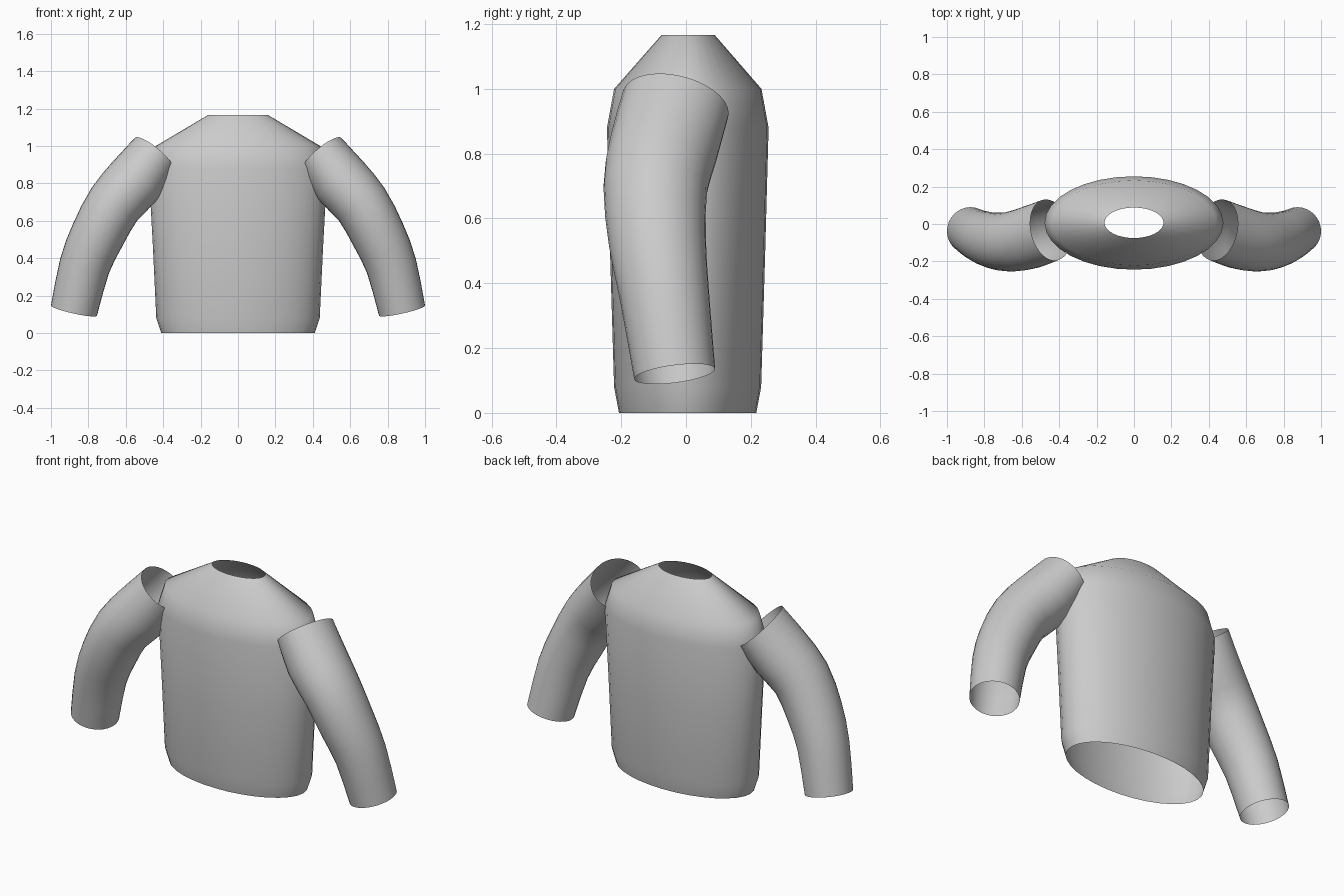
import bpy, bmesh, math
from mathutils import Vector

if "Cube" in bpy.data.objects:
    bpy.data.objects.remove(bpy.data.objects["Cube"])

SIDES = 32


def loft(name, rings, flip=False):
    """Open smooth skin through rings given as (centre, u axis, v axis)."""
    bm = bmesh.new()
    loops = []
    for c, u, v in rings:
        loops.append([bm.verts.new(c + u * math.cos(a) + v * math.sin(a))
                      for a in (2 * math.pi * i / SIDES for i in range(SIDES))])
    for a, b in zip(loops, loops[1:]):
        for i in range(SIDES):
            j = (i + 1) % SIDES
            f = bm.faces.new((a[i], a[j], b[j], b[i]))
            f.smooth = True
            if flip:
                f.normal_flip()
    mesh = bpy.data.meshes.new(name)
    bm.to_mesh(mesh)
    bm.free()
    obj = bpy.data.objects.new(name, mesh)
    bpy.context.collection.objects.link(obj)
    return obj


# Torso: elliptical sections (z, half width, front y, back y), open at neck and hem
torso = [(0, .41, -.207, .217), (.08, .437, -.222, .232), (.48, .456, -.234, .244),
         (.88, .478, -.244, .255), (1.0, .44, -.222, .233), (1.167, .158, -.075, .088)]
loft("torso", [(Vector((0, (f + b) / 2, z)), Vector((w, 0, 0)), Vector((0, (b - f) / 2, 0)))
               for z, w, f, b in torso])

# Sleeve: centre x, y, z, then radius across the bend and radius front to back
SLEEVE = [(.447, -.032, .953, .139, .168), (.55, -.07, .815, .157, .168),
          (.66, -.095, .69, .15, .16), (.75, -.088, .525, .145, .15),
          (.82, -.066, .36, .136, .138), (.877, -.035, .12, .126, .126)]


def catmull(pts, steps):
    p = [Vector(q) for q in pts]
    p = [2 * p[0] - p[1]] + p + [2 * p[-1] - p[-2]]
    out = []
    for a, b, c, d in zip(p, p[1:], p[2:], p[3:]):
        for k in range(steps):
            t = k / steps
            out.append(.5 * (2 * b + (c - a) * t + (2 * a - 5 * b + 4 * c - d) * t * t
                             + (3 * b - a - 3 * c + d) * t ** 3))
    return out + [p[-2]]


def sleeve(name, side):
    pts = catmull(SLEEVE, 2)
    centres = [Vector(p[:3]) for p in pts]
    rings = []
    for i, p in enumerate(pts):
        t = (centres[min(i + 1, len(pts) - 1)] - centres[max(i - 1, 0)]).normalized()
        if i == 0:
            t = Vector((.63, -.22, -.74)).normalized()
        u = Vector((0, 1, 0)).cross(t).normalized()
        v = t.cross(u)
        rings.append([Vector((q.x * side, q.y, q.z))
                      for q in (centres[i], u * p[3], v * p[4])])
    loft(name, rings, flip=side < 0)


sleeve("sleeve_right_side", 1)
sleeve("sleeve_left_side", -1)
